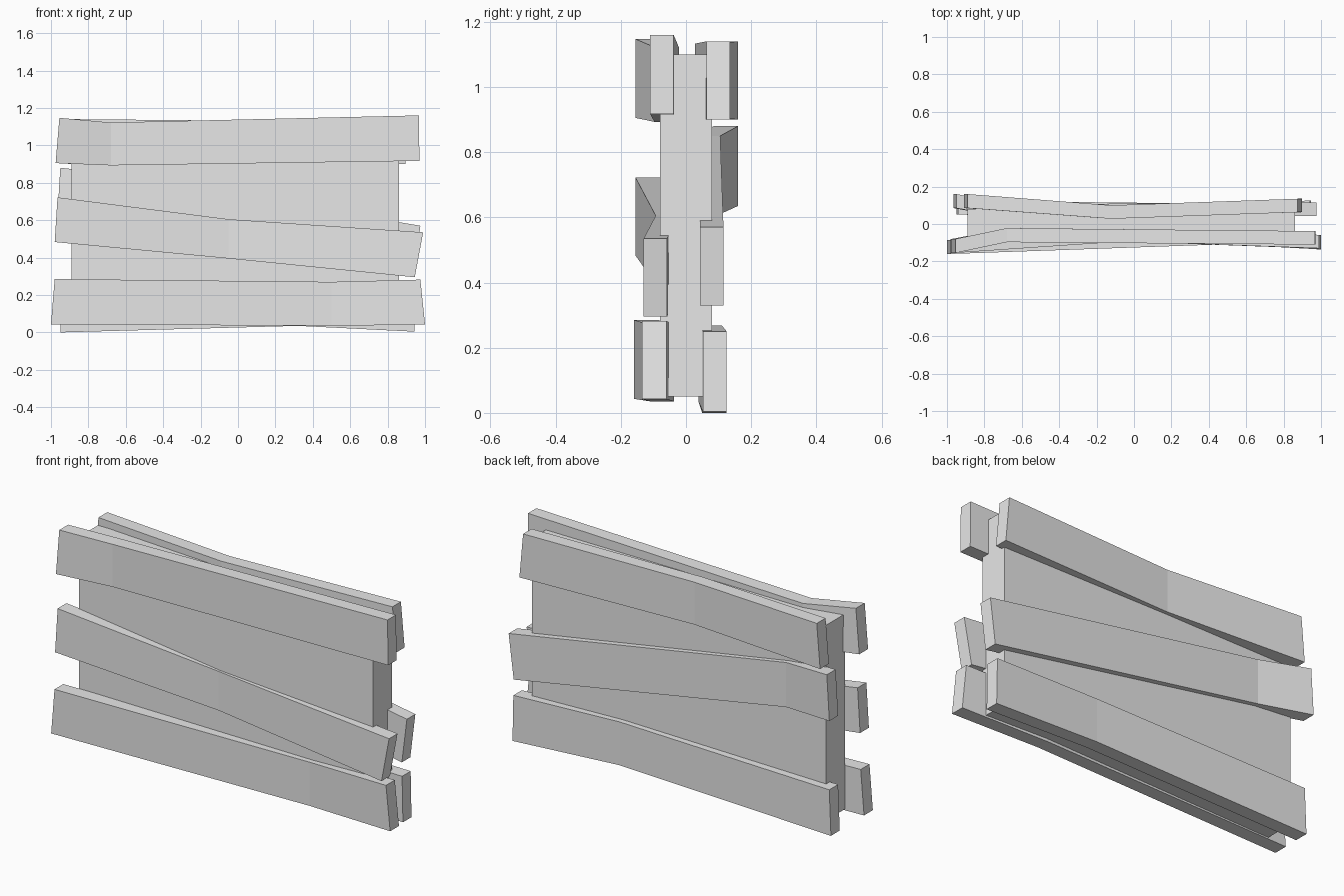
import bpy

grey = bpy.data.materials.new("plain grey")
grey.diffuse_color = (0.8, 0.8, 0.8, 1)


def loft(name, stations):
    """Join rectangular sections: (x bottom, x top, z bottom, z top, y front, y back)."""
    verts, faces = [], []
    for xb, xt, zb, zt, y0, y1 in stations:
        verts += [(xb, y0, zb), (xb, y1, zb), (xt, y1, zt), (xt, y0, zt)]
    for s in range(len(stations) - 1):
        a = 4 * s
        for i in range(4):
            j = (i + 1) % 4
            faces.append((a + i, a + j, a + 4 + j, a + 4 + i))
    e = 4 * (len(stations) - 1)
    faces += [(3, 2, 1, 0), (e, e + 1, e + 2, e + 3)]
    mesh = bpy.data.meshes.new(name)
    mesh.from_pydata(verts, [], [f[::-1] for f in faces])
    # Make all faces point outward
    import bmesh
    bm = bmesh.new()
    bm.from_mesh(mesh)
    bmesh.ops.recalc_face_normals(bm, faces=bm.faces)
    bm.to_mesh(mesh)
    bm.free()
    mesh.materials.append(grey)
    ob = bpy.data.objects.new(name, mesh)
    bpy.context.collection.objects.link(ob)
    return ob


# Solid wall panel between the planks
loft("core_panel", [(-0.89, -0.89, 0.05, 1.10, -0.08, 0.08),
                    (0.86, 0.86, 0.05, 1.10, -0.08, 0.08)])

# Front planks, each with one bend
loft("front_top_plank", [(-0.975, -0.955, 0.905, 1.147, -0.155, -0.08),
                         (-0.68, -0.68, 0.893, 1.122, -0.097, -0.022),
                         (0.97, 0.967, 0.917, 1.16, -0.11, -0.038)])
loft("front_middle_plank", [(-0.98, -0.965, 0.483, 0.722, -0.155, -0.08),
                            (-0.05, -0.05, 0.395, 0.605, -0.093, -0.022),
                            (0.945, 0.99, 0.295, 0.535, -0.13, -0.058)])
loft("front_bottom_plank", [(-1.0, -0.98, 0.043, 0.285, -0.16, -0.085),
                            (0.5, 0.5, 0.035, 0.27, -0.108, -0.037),
                            (1.0, 0.975, 0.042, 0.282, -0.135, -0.06)])

# Back planks, each with one bend
loft("back_top_plank", [(-0.91, -0.89, 0.9, 1.14, 0.085, 0.16),
                        (-0.12, -0.12, 0.905, 1.133, 0.028, 0.1),
                        (0.897, 0.875, 0.9, 1.14, 0.063, 0.135)])
loft("back_middle_plank", [(-0.965, -0.95, 0.635, 0.88, 0.085, 0.16),
                           (-0.67, -0.67, 0.61, 0.85, 0.032, 0.105),
                           (0.945, 0.975, 0.33, 0.57, 0.043, 0.115)])
loft("back_bottom_plank", [(-0.95, -0.94, 0.0, 0.245, 0.05, 0.125),
                           (0.32, 0.32, 0.035, 0.268, 0.038, 0.11),
                           (0.945, 0.94, 0.004, 0.25, 0.052, 0.125)])
